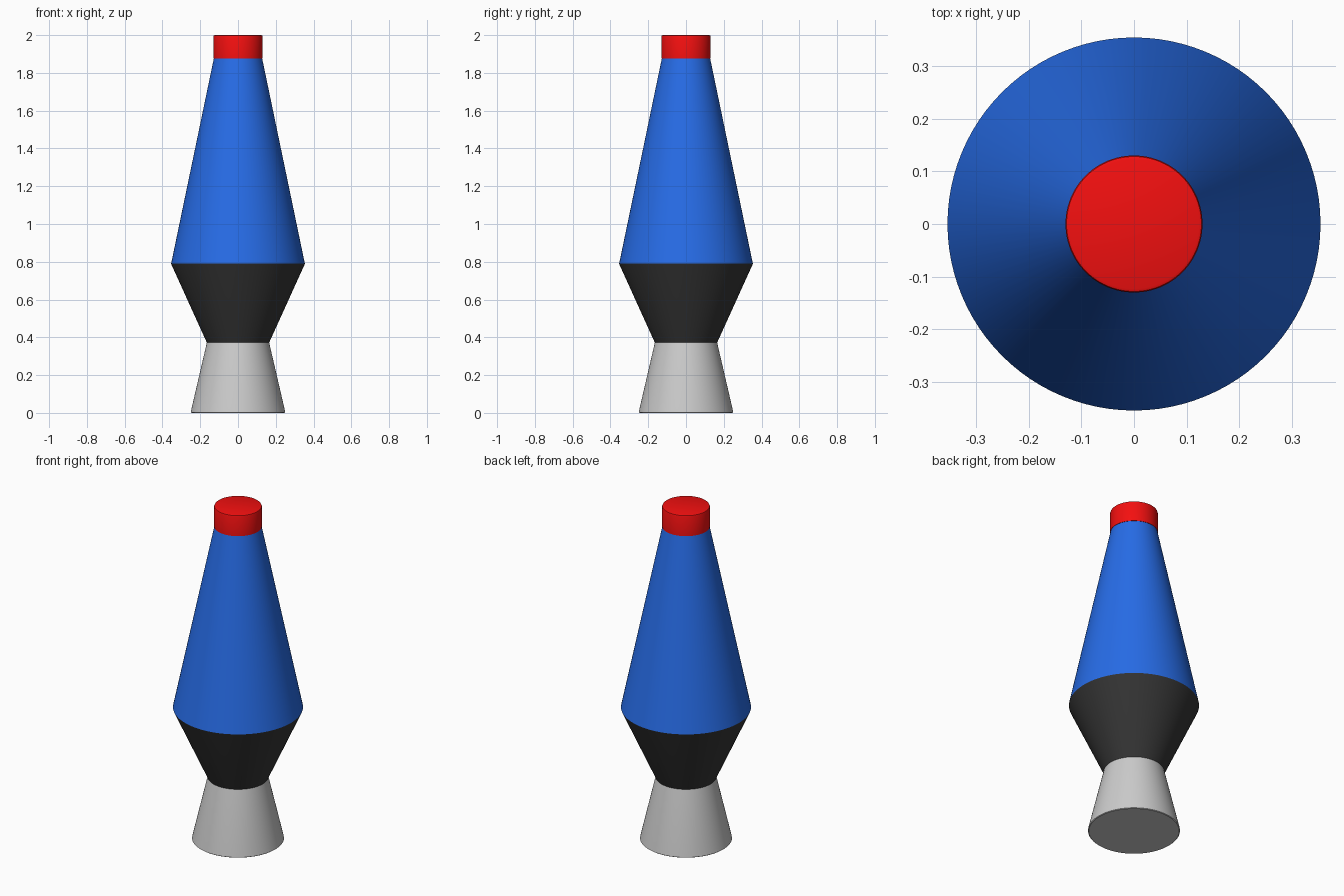
import bpy, bmesh, math

if "Cube" in bpy.data.objects:
    bpy.data.objects.remove(bpy.data.objects["Cube"])

SIDES = 96


def material(name, rgb):
    mat = bpy.data.materials.new(name)
    mat.diffuse_color = (*rgb, 1)
    mat.use_nodes = True
    mat.node_tree.nodes["Principled BSDF"].inputs["Base Color"].default_value = mat.diffuse_color
    return mat


def lathe(name, profile, mat=None):
    """Closed solid of revolution from (radius, z) points, bottom to top."""
    bm = bmesh.new()
    rings = []
    for r, z in profile:
        rings.append([bm.verts.new((r * math.cos(2 * math.pi * i / SIDES),
                                    r * math.sin(2 * math.pi * i / SIDES), z))
                      for i in range(SIDES)])
    for low, high in zip(rings, rings[1:]):
        for i in range(SIDES):
            j = (i + 1) % SIDES
            bm.faces.new((low[i], low[j], high[j], high[i]))
    bm.faces.new(rings[0][::-1])
    bm.faces.new(rings[-1])
    mesh = bpy.data.meshes.new(name)
    bm.to_mesh(mesh)
    bm.free()
    obj = bpy.data.objects.new(name, mesh)
    bpy.context.collection.objects.link(obj)
    if mat:
        mesh.materials.append(mat)
    bpy.ops.object.select_all(action='DESELECT')
    obj.select_set(True)
    bpy.context.view_layer.objects.active = obj
    bpy.ops.object.shade_smooth_by_angle(angle=math.radians(30))
    return obj


black = material("black", (0.035, 0.035, 0.035))
blue = material("blue", (0.02, 0.15, 0.8))
red = material("red", (0.9, 0.005, 0.005))

# Flared foot with a softened bottom edge
lathe("foot", [(0.246, 0), (0.25, 0.003), (0.249, 0.01), (0.165, 0.372)])
# Cup holding the glass
lathe("cup", [(0.165, 0.372), (0.351, 0.782), (0.354, 0.79)], black)
# Tapered glass vessel
lathe("vessel", [(0.354, 0.79), (0.128, 1.876)], blue)
# Cap with a softened top edge
lathe("cap", [(0.13, 1.876), (0.13, 1.993), (0.128, 1.998), (0.123, 2.0)], red)
